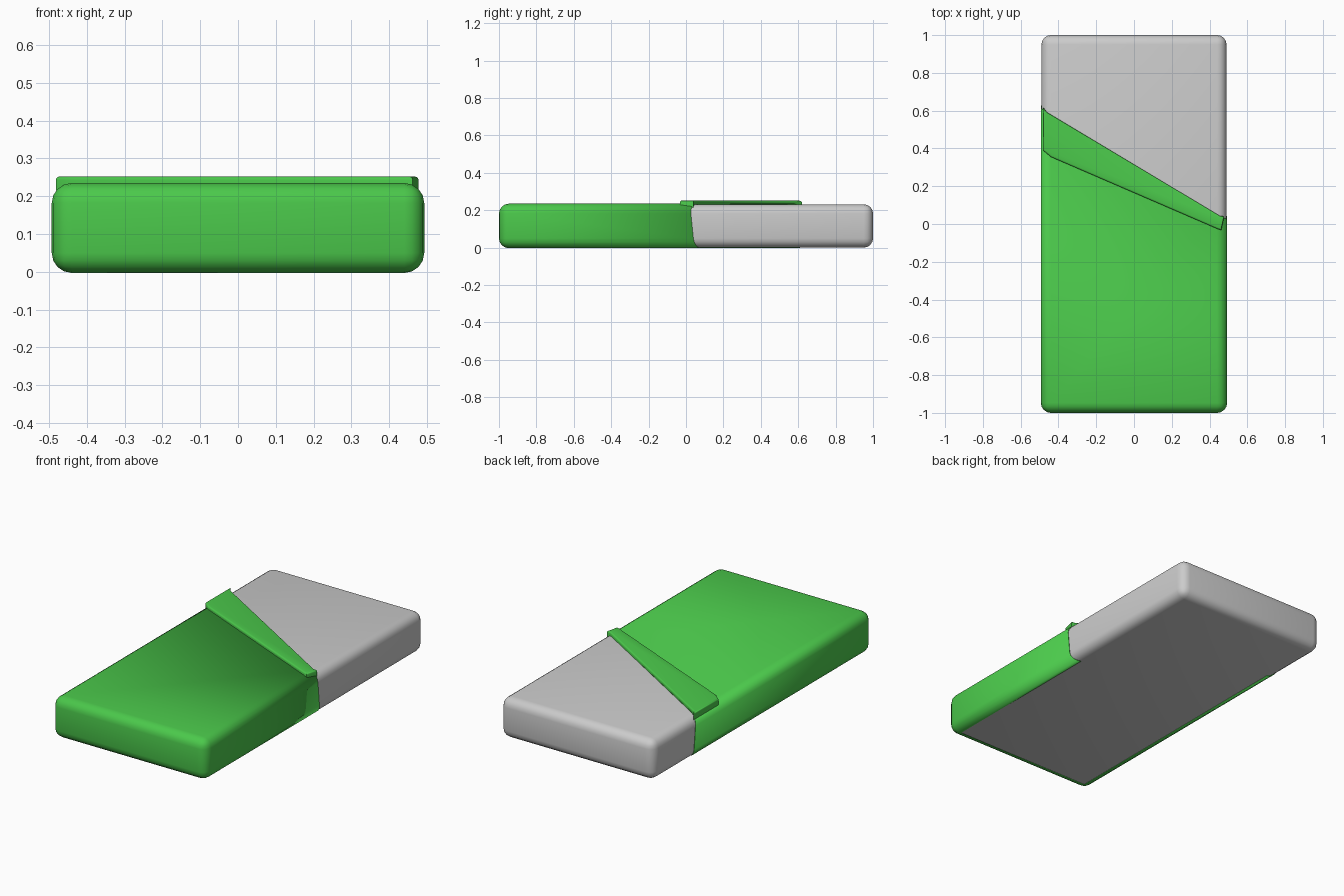
import bpy, bmesh
from mathutils import Vector

if "Cube" in bpy.data.objects:
    bpy.data.objects.remove(bpy.data.objects["Cube"])

green = bpy.data.materials.new("blanket_green")
green.diffuse_color = (0.07, 0.58, 0.07, 1)
green.use_nodes = True
green.node_tree.nodes["Principled BSDF"].inputs["Base Color"].default_value = green.diffuse_color
T = 0.003  # cloth thickness


def finish(bm, name, mat=None):
    bmesh.ops.recalc_face_normals(bm, faces=bm.faces[:])
    me = bpy.data.meshes.new(name)
    bm.to_mesh(me)
    bm.free()
    ob = bpy.data.objects.new(name, me)
    bpy.context.collection.objects.link(ob)
    if mat:
        me.materials.append(mat)
    bpy.ops.object.select_all(action='DESELECT')
    ob.select_set(True)
    bpy.context.view_layer.objects.active = ob
    bpy.ops.object.shade_smooth_by_angle(angle=0.6)
    return ob


def rounded_box(lo, hi, r):
    bm = bmesh.new()
    bmesh.ops.create_cube(bm, size=1)
    lo, hi = Vector(lo), Vector(hi)
    for v in bm.verts:
        v.co = (lo + hi) / 2 + v.co * (hi - lo)
    bmesh.ops.bevel(bm, geom=bm.edges[:], offset=r, segments=4,
                    profile=0.5, affect='EDGES')
    return bm


# Mattress
lo, hi = (-0.49, -0.997, 0), (0.49, 1, 0.232)
finish(rounded_box(lo, hi, 0.05), "mattress")

# Blanket: thin shell over the foot end, cut on a slant, open underneath
bm = rounded_box(lo, hi, 0.05)
bmesh.ops.bisect_plane(bm, geom=bm.verts[:] + bm.edges[:] + bm.faces[:],
                       plane_co=(0, 0.315, 0.235), plane_no=(0.6, 1, 0.1),
                       clear_outer=True)
bmesh.ops.delete(bm, geom=[f for f in bm.faces if f.normal.z < -0.99],
                 context='FACES')
blanket = finish(bm, "blanket", green)
shell = blanket.modifiers.new("cloth", 'SOLIDIFY')
shell.thickness = T
shell.offset = 1

# Folded-back blanket edge: tapered slab with rounded upper rim
outline = [(-0.482, 0.62), (-0.46, 0.59), (0.455, 0.043), (0.478, 0.04),
           (0.462, -0.033), (0.44, -0.025), (-0.44, 0.355), (-0.482, 0.39)]
bm = bmesh.new()
base = bm.faces.new([bm.verts.new((x, y, 0.215)) for x, y in outline])
ext = bmesh.ops.extrude_face_region(bm, geom=[base])
top = [v for v in ext["geom"] if isinstance(v, bmesh.types.BMVert)]
for v in top:
    v.co.z = 0.252
rim = [e for e in bm.edges if all(v in top for v in e.verts)]
bmesh.ops.bevel(bm, geom=rim, offset=0.009, segments=3, profile=0.5,
                affect='EDGES', clamp_overlap=True)
finish(bm, "blanket_fold", green)
